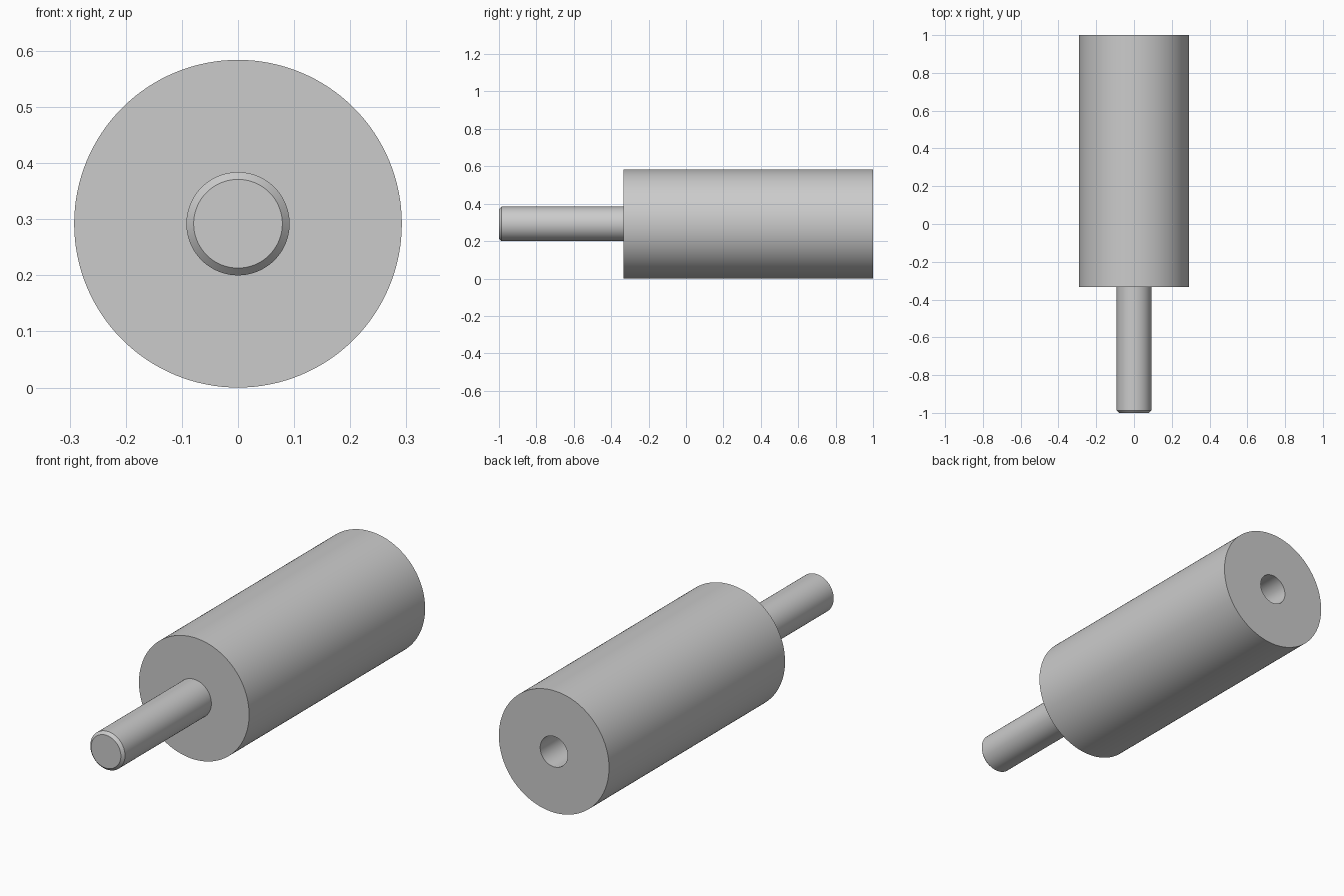
import bpy, bmesh, math
from mathutils import Matrix, Vector

if "Cube" in bpy.data.objects:
    bpy.data.objects.remove(bpy.data.objects["Cube"])

AXIS_Z = 0.292
SIDES = 128


def lathe_y(name, profile):
    """Revolve (radius, y) points around the horizontal axis x=0, z=AXIS_Z."""
    bm = bmesh.new()
    verts = [bm.verts.new((r, y, AXIS_Z)) for r, y in profile]
    edges = [bm.edges.new(pair) for pair in zip(verts, verts[1:])]
    bmesh.ops.spin(bm, geom=verts + edges, cent=(0, 0, AXIS_Z), axis=(0, 1, 0),
                   angle=math.tau, steps=SIDES, use_duplicate=False)
    bmesh.ops.remove_doubles(bm, verts=bm.verts, dist=1e-5)
    bmesh.ops.recalc_face_normals(bm, faces=bm.faces)
    mesh = bpy.data.meshes.new(name)
    bm.to_mesh(mesh)
    bm.free()
    obj = bpy.data.objects.new(name, mesh)
    bpy.context.collection.objects.link(obj)
    bpy.context.view_layer.objects.active = obj
    obj.select_set(True)
    bpy.ops.object.shade_smooth_by_angle(angle=math.radians(30))
    obj.select_set(False)
    return obj


# Turned spacer: chamfered stud, round body and blind hole in the back end
lathe_y("standoff_spacer", [
    (0, -1.0), (0.079, -1.0), (0.092, -0.987),   # stud tip and chamfer
    (0.092, -0.333), (0.292, -0.333),            # stud root and front shoulder
    (0.292, 1.0), (0.073, 1.0),                  # body side and back face
    (0.073, 0.5), (0, 0.5),                      # blind hole wall and floor
])
